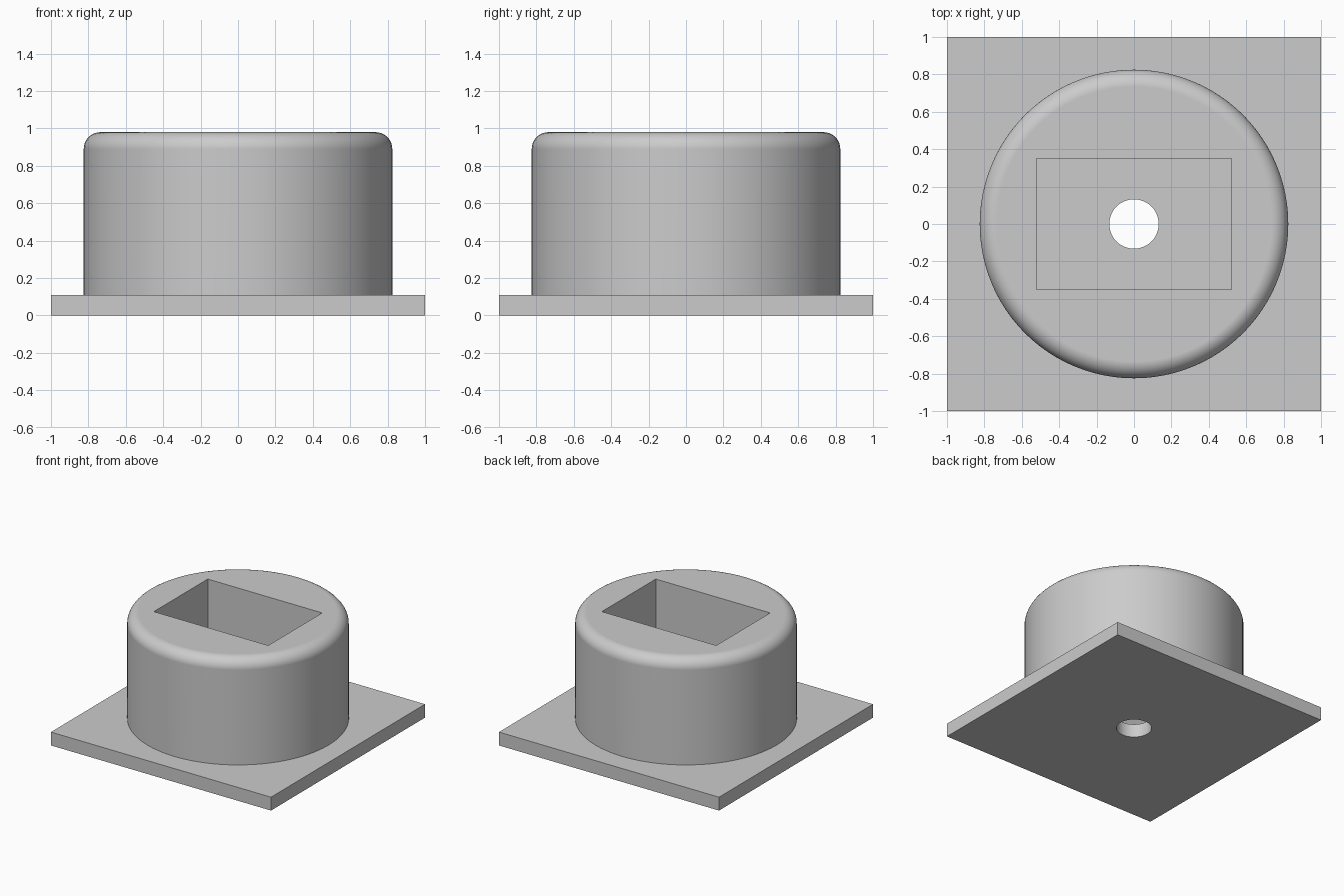
import bpy
from math import sin, cos, pi, radians

PLATE_TOP, CAP_TOP = 0.11, 0.98
CAP_R, FILLET, HOLE_R = 0.825, 0.09, 0.132

default = bpy.data.objects.get("Cube")
if default:
    bpy.data.objects.remove(default, do_unlink=True)

grey = bpy.data.materials.new("light grey")
grey.use_nodes = True
colour = (0.6, 0.6, 0.6, 1)
grey.diffuse_color = colour
grey.node_tree.nodes["Principled BSDF"].inputs["Base Color"].default_value = colour


def finish(name):
    obj = bpy.context.object
    obj.name = name
    obj.data.materials.append(grey)
    return obj


def box(name, width, depth, low, high):
    bpy.ops.mesh.primitive_cube_add(size=1, location=(0, 0, (low + high) / 2))
    obj = finish(name)
    obj.scale = (width, depth, high - low)
    bpy.ops.object.transform_apply(location=True, rotation=False, scale=True)
    return obj


def lathe(name, profile, sides):
    """Closed solid of revolution from (radius, height) points."""
    verts = [(r * cos(2 * pi * i / sides), r * sin(2 * pi * i / sides), z)
             for r, z in profile for i in range(sides)]
    faces = [(j * sides + i, j * sides + (i + 1) % sides,
              (j + 1) * sides + (i + 1) % sides, (j + 1) * sides + i)
             for j in range(len(profile) - 1) for i in range(sides)]
    faces.append(tuple(reversed(range(sides))))
    faces.append(tuple(range(len(verts) - sides, len(verts))))
    mesh = bpy.data.meshes.new(name)
    mesh.from_pydata(verts, [], faces)
    obj = bpy.data.objects.new(name, mesh)
    bpy.context.collection.objects.link(obj)
    bpy.context.view_layer.objects.active = obj
    return finish(name)


def combine(target, other, operation):
    bpy.ops.object.select_all(action='DESELECT')
    bpy.context.view_layer.objects.active = target
    target.select_set(True)
    mod = target.modifiers.new(operation.lower(), 'BOOLEAN')
    mod.object, mod.operation, mod.solver = other, operation, 'EXACT'
    bpy.ops.object.modifier_apply(modifier=mod.name)
    bpy.data.objects.remove(other, do_unlink=True)


# Square base plate
body = box("base_plate_with_round_housing", 2, 2, 0, PLATE_TOP)

# Round housing with a filleted top rim, fused to the plate
steps = 10
rim = [(CAP_R - FILLET + FILLET * cos(a), CAP_TOP - FILLET + FILLET * sin(a))
       for a in (pi / 2 * k / steps for k in range(steps + 1))]
combine(body, lathe("housing", [(CAP_R, PLATE_TOP / 2)] + rim, 96), 'UNION')

# Rectangular pocket down to the plate, then a round hole through the plate
combine(body, box("pocket", 1.04, 0.7, PLATE_TOP, CAP_TOP + 0.2), 'DIFFERENCE')
combine(body, lathe("hole", [(HOLE_R, -0.1), (HOLE_R, 0.3)], 64), 'DIFFERENCE')

# Smooth curved walls, keep flat faces flat
bpy.ops.object.shade_smooth_by_angle(angle=radians(30))
weighted = body.modifiers.new("weighted normals", 'WEIGHTED_NORMAL')
weighted.keep_sharp = True
